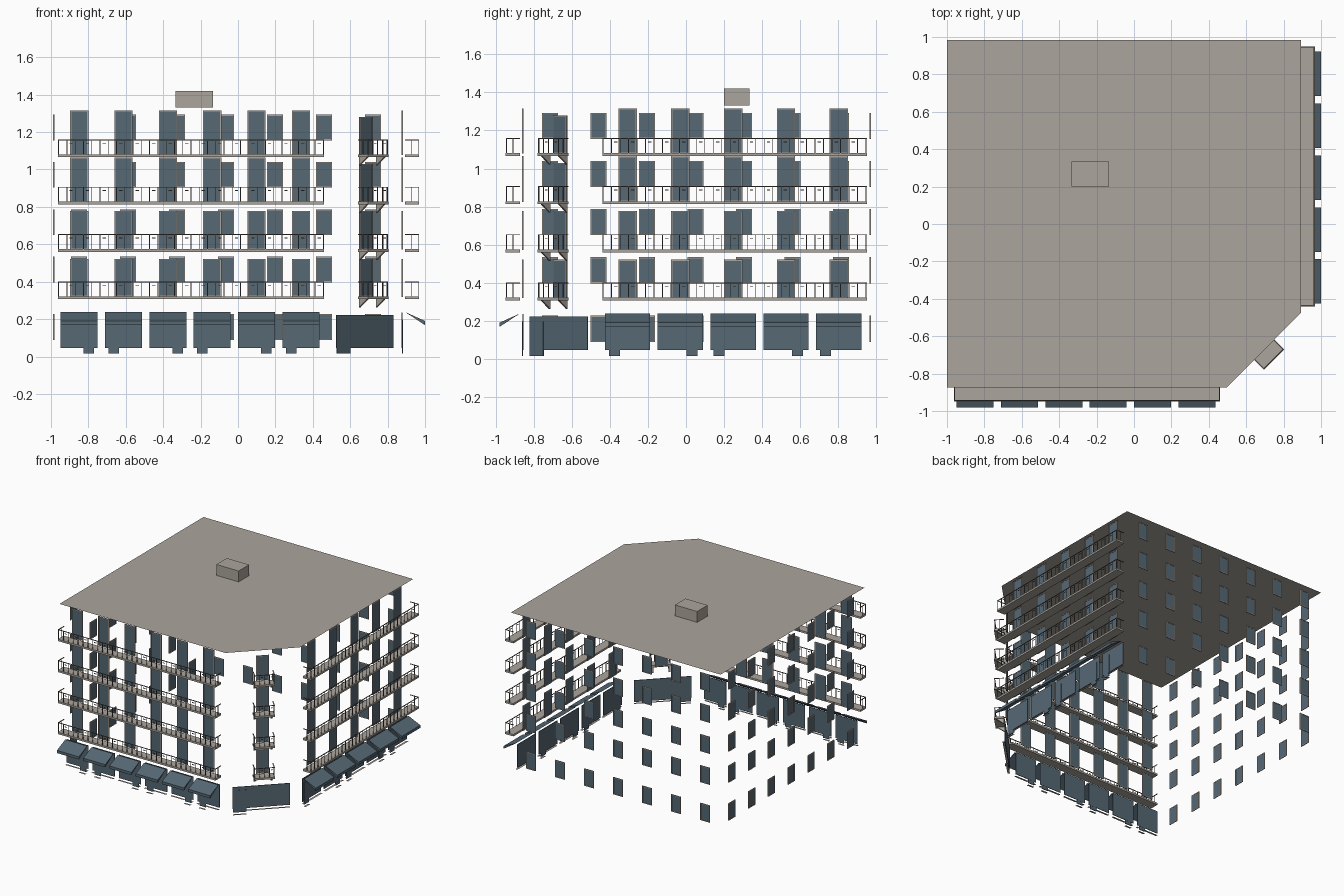
import bpy, bmesh, math
from mathutils import Matrix, Vector

if "Cube" in bpy.data.objects:
    bpy.data.objects.remove(bpy.data.objects["Cube"])


def material(name, rgb):
    m = bpy.data.materials.new(name)
    m.diffuse_color = (*rgb, 1)
    m.use_nodes = True
    m.node_tree.nodes["Principled BSDF"].inputs["Base Color"].default_value = m.diffuse_color
    return m


STONE = material("warm grey stone", (0.41, 0.375, 0.335))
GLASS = material("slate blue glass", (0.092, 0.138, 0.175))
METAL = material("dark grey railing", (0.16, 0.14, 0.12))


def wall(x, y, deg):
    """Wall frame: local x along the wall, local -y outward, z up."""
    return Matrix.Translation((x, y, 0)) @ Matrix.Rotation(math.radians(deg), 4, 'Z')


FRONT = wall(0, -0.873, 0)
RIGHT = wall(0.893, 0, 90)
CORNER = wall(0.696, -0.672, 45)
BACK = wall(0, 0.983, 180)
LEFT = wall(-1, 0, 270)
FLOORS = [0.307, 0.56, 0.813, 1.066]


def box(bm, u0, u1, d0, d1, z0, z1):
    """Box from u0-u1 along the wall, d0-d1 outward, z0-z1 in height."""
    m = Matrix.Translation(((u0 + u1) / 2, -(d0 + d1) / 2, (z0 + z1) / 2))
    m = m @ Matrix.Diagonal((abs(u1 - u0), abs(d1 - d0), abs(z1 - z0), 1))
    bmesh.ops.create_cube(bm, size=1, matrix=m)


def prism(bm, u0, u1, profile):
    """Extrude an outward/height profile along the wall."""
    a, b = ([bm.verts.new((u, -d, z)) for d, z in profile] for u in (u0, u1))
    n = len(profile)
    bm.faces.new(a)
    bm.faces.new(b[::-1])
    for i in range(n):
        j = (i + 1) % n
        bm.faces.new((a[j], a[i], b[i], b[j]))


def plate(bm, u0, u1, d0, d1, z):
    """Single horizontal face."""
    bm.faces.new([bm.verts.new((u, -d, z)) for u, d in
                  ((u0, d0), (u0, d1), (u1, d1), (u1, d0))])


def finish(name, bm, mat, frame=Matrix()):
    bm.transform(frame)
    if any(not e.is_boundary for e in bm.edges):
        bmesh.ops.recalc_face_normals(bm, faces=bm.faces)
    mesh = bpy.data.meshes.new(name)
    bm.to_mesh(mesh)
    bm.free()
    mesh.materials.append(mat)
    ob = bpy.data.objects.new(name, mesh)
    bpy.context.collection.objects.link(ob)


def openings(name, frame, centres, width, spans):
    """Grid of recessed panes, each with a thin surround."""
    pane, trim = bmesh.new(), bmesh.new()
    t = 0.006
    for c in centres:
        a, b = c - width / 2, c + width / 2
        for z0, z1 in spans:
            box(pane, a + t, b - t, -0.018, -0.014, z0 + t, z1 - t)
            box(trim, a, a + t, -0.019, -0.012, z0, z1)
            box(trim, b - t, b, -0.019, -0.012, z0, z1)
            box(trim, a + t, b - t, -0.019, -0.012, z1 - t, z1)
            box(trim, a + t, b - t, -0.019, -0.012, z0, z0 + t)
    finish(name + "_panes", pane, GLASS, frame)
    finish(name + "_frames", trim, STONE, frame)


def balconies(name, frame, u0, u1):
    """One slab and railing per floor."""
    slab, rail = bmesh.new(), bmesh.new()
    n = max(4, round((u1 - u0) / 0.045))
    w = 0.002
    for z in FLOORS:
        top = z + 0.094
        box(slab, u0, u1, 0, 0.075, z, z + 0.015)
        # top rail on three sides
        box(rail, u0, u1, 0.068, 0.074, top - 0.004, top)
        for u in (u0 + 0.003, u1 - 0.003):
            box(rail, u - 0.003, u + 0.003, 0, 0.068, top - 0.004, top)
            box(rail, u - w, u + w, 0.034, 0.038, z + 0.015, top)
        # front posts, with a short cross bar in every other bay
        step = (u1 - u0 - 0.008) / n
        for i in range(n + 1):
            u = u0 + 0.004 + step * i
            box(rail, u - w, u + w, 0.069, 0.073, z + 0.015, top)
            if i % 2 and i < n:
                box(rail, u + step * 0.3, u + step * 0.7, 0.069, 0.073, top - 0.022, top - 0.018)
    finish(name + "_slabs", slab, STONE, frame)
    finish(name + "_railings", rail, METAL, frame)


def shops(name, frame, centres, width, door_w, doors, top, awning=True):
    """Shop glazing, a lower entrance door, floor sills and awnings."""
    glass, sill, shade = bmesh.new(), bmesh.new(), bmesh.new()
    for c, off in zip(centres, doors):
        a, b = c - width / 2, c + width / 2
        l, r = c + off - door_w / 2, c + off + door_w / 2
        box(glass, a, b, -0.018, -0.014, 0.045, top)
        box(glass, l, r, -0.017, -0.012, 0.016, 0.195)
        # stepped sill: raised beside the door, at ground level below it
        plate(sill, l, r, -0.018, 0, 0)
        for p, q in ((a, l), (r, b)):
            if q - p > 0.005:
                plate(sill, p, q, -0.018, 0, 0.03)
        if awning:
            prism(shade, a, b, [(0.0, 0.238), (0.107, 0.19), (0.107, 0.168)])
    finish(name + "_glazing", glass, GLASS, frame)
    finish(name + "_sills", sill, STONE, frame)
    if awning:
        finish(name + "_awnings", shade, GLASS, frame)
    else:
        shade.free()


# Flat roof with a cut corner
bm = bmesh.new()
bm.faces.new([bm.verts.new((x, y, 1.33)) for x, y in
              ((-1, -0.873), (0.497, -0.873), (0.893, -0.475), (0.893, 0.983), (-1, 0.983))])
finish("roof", bm, STONE)

# Roof hut
bm = bmesh.new()
box(bm, -0.335, -0.135, -0.335, -0.2, 1.331, 1.42)
finish("roof_hut", bm, STONE)

# Balcony doors
tops = [0.521, 0.778, 1.065, 1.316]
corner_tops = [0.521, 0.778, 1.03, 1.28]
front_u = [-0.849 + 0.237 * i for i in range(6)]
right_u = [-0.307 + 0.2775 * i for i in range(5)]
spans = [(z + 0.012, t) for z, t in zip(FLOORS, tops)]
openings("front_doors", FRONT, front_u, 0.097, spans)
openings("right_doors", RIGHT, right_u, 0.097, spans)
openings("corner_doors", CORNER, [0], 0.098,
         [(z + 0.012, t) for z, t in zip(FLOORS, corner_tops)])

# Plain windows on the back and left walls
win = [(0.088, 0.227)] + [(z + 0.09, z + 0.227) for z in FLOORS]
openings("back_windows", BACK, [0.85 - 0.262 * i for i in range(7)], 0.087, win)
openings("left_windows", LEFT, [0.715 - 0.255 * i for i in range(7)], 0.085, win)

# Balconies
balconies("front_balcony", FRONT, -0.963, 0.46)
balconies("right_balcony", RIGHT, -0.44, 0.95)
balconies("corner_balcony", CORNER, -0.077, 0.077)

# Triangular brackets under the corner balconies
bm = bmesh.new()
for z in FLOORS:
    for u in (-0.07, 0.058):
        prism(bm, u, u + 0.012, [(0, z), (0.06, z), (0, z - 0.045)])
finish("corner_brackets", bm, STONE, CORNER)

# Shop fronts
shops("front_shop", FRONT, front_u, 0.198, 0.056, [0.052, -0.052] * 3, 0.235)
shops("right_shop", RIGHT, right_u, 0.238, 0.058, [-0.068, 0.06, -0.075, 0.06, -0.07], 0.235)
shops("corner_shop", CORNER, [-0.01], 0.43, 0.1, [-0.163], 0.222, awning=False)
